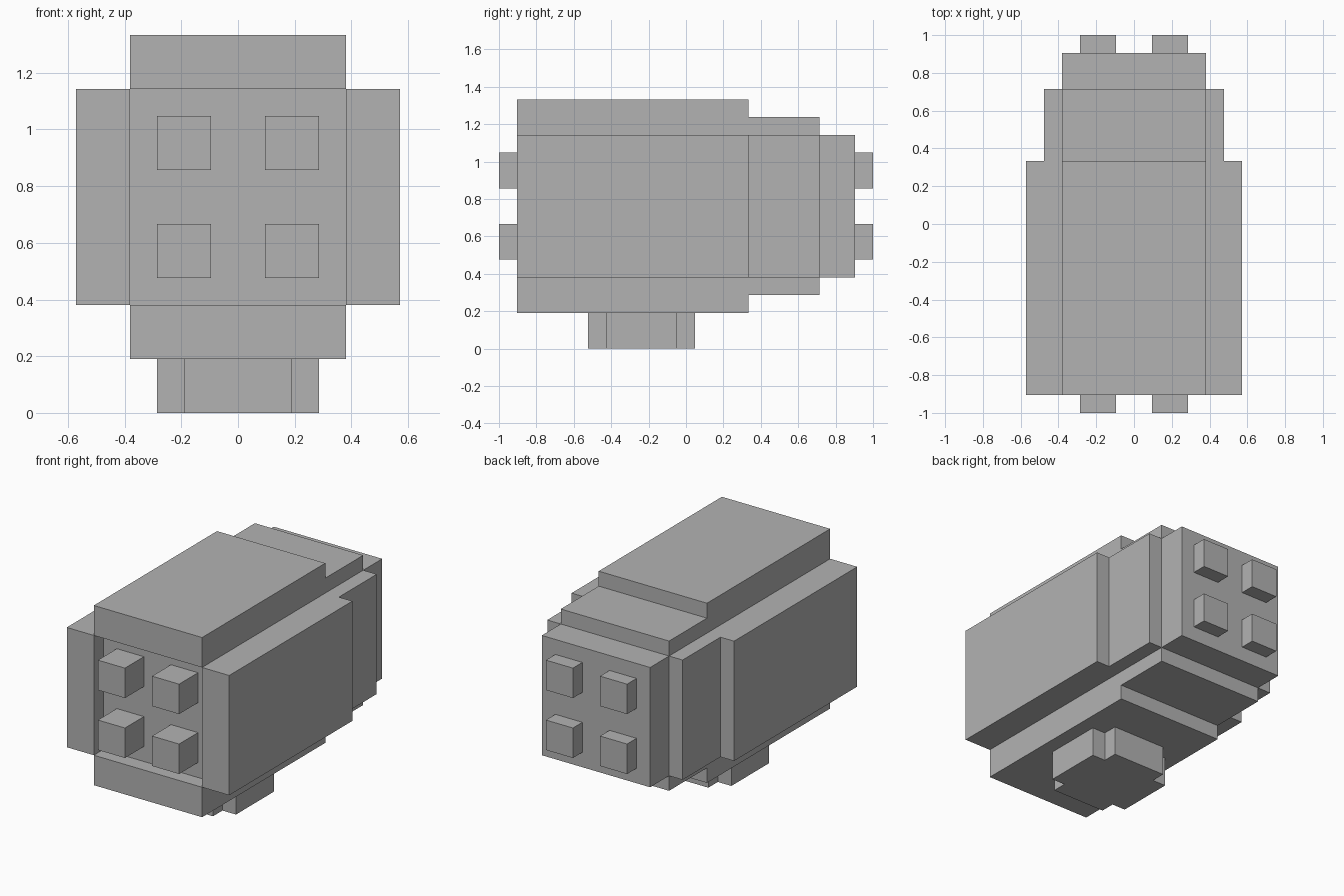
import bpy

default = bpy.data.objects.get("Cube")
if default:
    bpy.data.objects.remove(default, do_unlink=True)

U = 2 / 21          # one grid step of the blocky design
MID = 8 * U         # height of the body's centre line

grey = bpy.data.materials.new("plain grey")
grey.use_nodes = True
grey.diffuse_color = (0.45, 0.45, 0.45, 1)
grey.node_tree.nodes["Principled BSDF"].inputs["Base Color"].default_value = (0.45, 0.45, 0.45, 1)


def box(name, x, y, z):
    """Box spanning (low, high) ranges in grid steps; z is measured from the floor."""
    bpy.ops.mesh.primitive_cube_add(size=1)
    ob = bpy.context.object
    ob.name = name
    ob.location = [(a + b) / 2 * U for a, b in (x, y, z)]
    ob.scale = [(b - a) * U for a, b in (x, y, z)]
    bpy.ops.object.transform_apply(location=True, scale=True)
    ob.data.materials.append(grey)
    return ob


# Central body, recessed at the front between the shell plates
box("body", (-4, 4), (-8.5, 9.5), (4, 12))

# Thick front plates and thinner rear plates on all four long sides
for part, y, t in (("shell", (-9.5, 3.5), 2), ("rear_shell", (3.5, 7.5), 1)):
    box("top_" + part, (-4, 4), y, (12, 12 + t))
    box("bottom_" + part, (-4, 4), y, (4 - t, 4))
    box("left_" + part, (4, 4 + t), y, (4, 12))
    box("right_" + part, (-4 - t, -4), y, (4, 12))

# Four square studs at each end
for side, x in (("left", (1, 3)), ("right", (-3, -1))):
    for level, z in (("upper", (9, 11)), ("lower", (5, 7))):
        box(f"front_{level}_{side}_stud", x, (-10.5, -8.5), z)
        box(f"back_{level}_{side}_stud", x, (9.5, 10.5), z)

# Cross-shaped foot
box("foot_core", (-2, 2), (-5.5, 0.5), (0, 2))
box("foot_left_arm", (2, 3), (-4.5, -0.5), (0, 2))
box("foot_right_arm", (-3, -2), (-4.5, -0.5), (0, 2))
